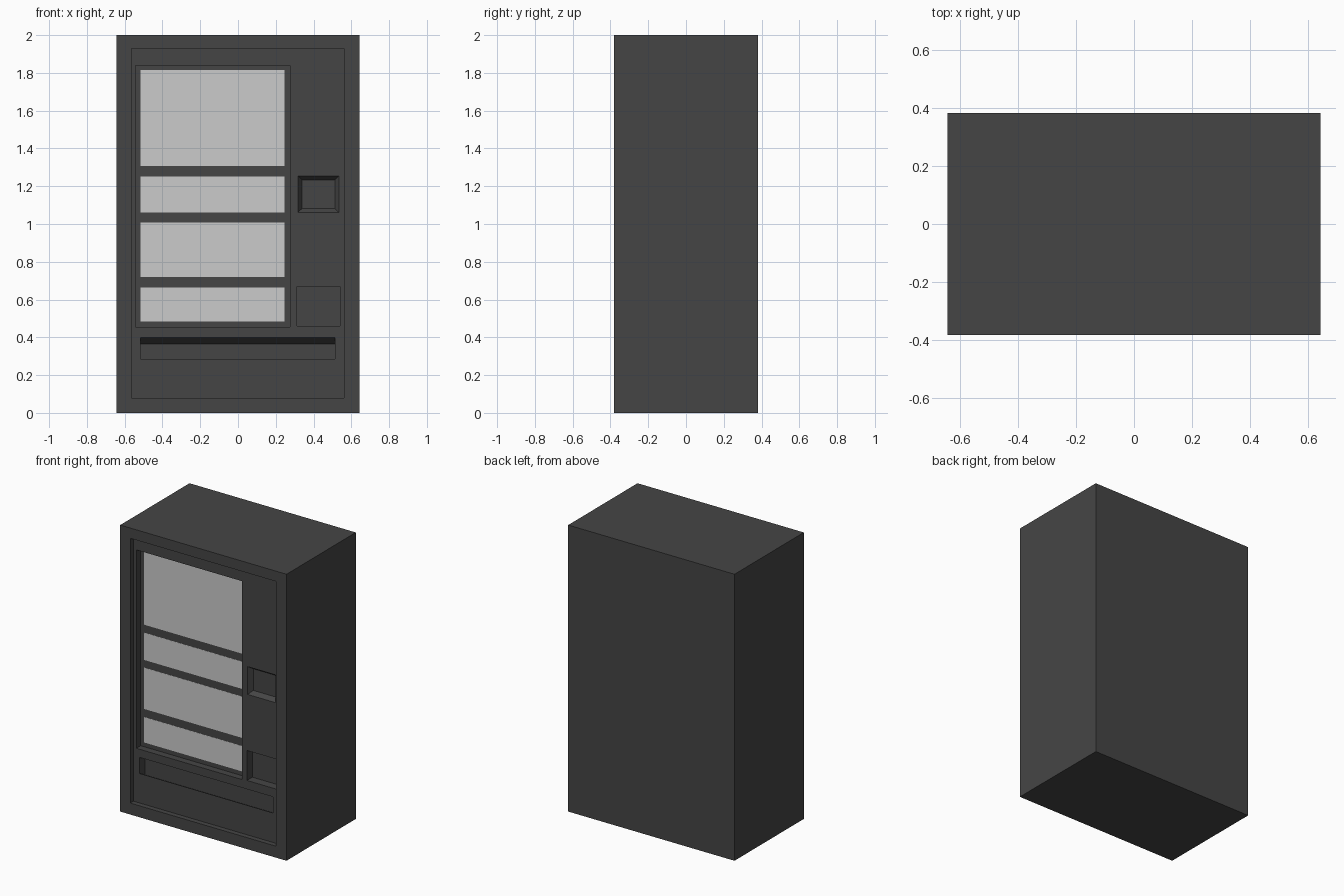
import bpy, bmesh

if "Cube" in bpy.data.objects:
    bpy.data.objects.remove(bpy.data.objects["Cube"])

FRONT = -0.382          # cabinet front plane
DOOR = FRONT + 0.035    # sunken door panel plane
GLASS = FRONT + 0.083   # back of the display window recess

dark = bpy.data.materials.new("dark_casing")
dark.diffuse_color = (0.06, 0.06, 0.06, 1)
dark.use_nodes = True
dark.node_tree.nodes["Principled BSDF"].inputs["Base Color"].default_value = dark.diffuse_color
pale = bpy.data.materials.new("pale_glass")
pale.diffuse_color = (0.6, 0.6, 0.6, 1)
pale.use_nodes = True
pale.node_tree.nodes["Principled BSDF"].inputs["Base Color"].default_value = pale.diffuse_color


def loft(name, sections, mat):
    """Closed solid through rectangles (x0, x1, z0, z1, y)."""
    bm = bmesh.new()
    loops = [[bm.verts.new(p) for p in ((a, y, c), (b, y, c), (b, y, d), (a, y, d))]
             for a, b, c, d, y in sections]
    bm.faces.new(loops[0])
    bm.faces.new(loops[-1])
    for lo, hi in zip(loops, loops[1:]):
        for i in range(4):
            j = (i + 1) % 4
            bm.faces.new((lo[i], lo[j], hi[j], hi[i]))
    bmesh.ops.recalc_face_normals(bm, faces=bm.faces)
    mesh = bpy.data.meshes.new(name)
    bm.to_mesh(mesh)
    bm.free()
    ob = bpy.data.objects.new(name, mesh)
    bpy.context.collection.objects.link(ob)
    mesh.materials.append(mat)
    return ob


def carve(body, *sections):
    """Cut a lofted pocket, extended forward so it opens cleanly."""
    start = sections[0][:4] + (FRONT - 0.1,)
    cutter = loft("pocket_cutter", (start,) + sections, dark)
    cutter.hide_render = True
    mod = body.modifiers.new("pocket", 'BOOLEAN')
    mod.operation, mod.solver, mod.object = 'DIFFERENCE', 'EXACT', cutter
    bpy.context.view_layer.objects.active = body
    bpy.ops.object.modifier_apply(modifier=mod.name)
    bpy.data.objects.remove(cutter)


# Cabinet
cabinet = loft("cabinet", [(-0.642, 0.642, 0, 2, FRONT), (-0.642, 0.642, 0, 2, 0.382)], dark)

# Sunken door panel and display window
carve(cabinet, (-0.564, 0.56, 0.08, 1.928, DOOR))
carve(cabinet, (-0.542, 0.275, 0.455, 1.84, GLASS))

# Keypad pocket with tapered sides
carve(cabinet, (0.317, 0.534, 1.061, 1.255, DOOR),
      (0.339, 0.513, 1.082, 1.233, DOOR + 0.033))

# Change return pocket
carve(cabinet, (0.312, 0.54, 0.459, 0.668, DOOR + 0.06))

# Delivery slot sinking inward and down
carve(cabinet, (-0.517, 0.513, 0.286, 0.398, DOOR),
      (-0.517, 0.513, 0.254, 0.366, DOOR + 0.06))

# Glass panes between shelf bars
for n, (z0, z1) in enumerate([(0.485, 0.663), (0.719, 1.008), (1.061, 1.252), (1.307, 1.814)]):
    loft(f"glass_pane_{n + 1}", [(-0.517, 0.246, z0, z1, GLASS - 0.001),
                                 (-0.517, 0.246, z0, z1, GLASS + 0.004)], pale)
